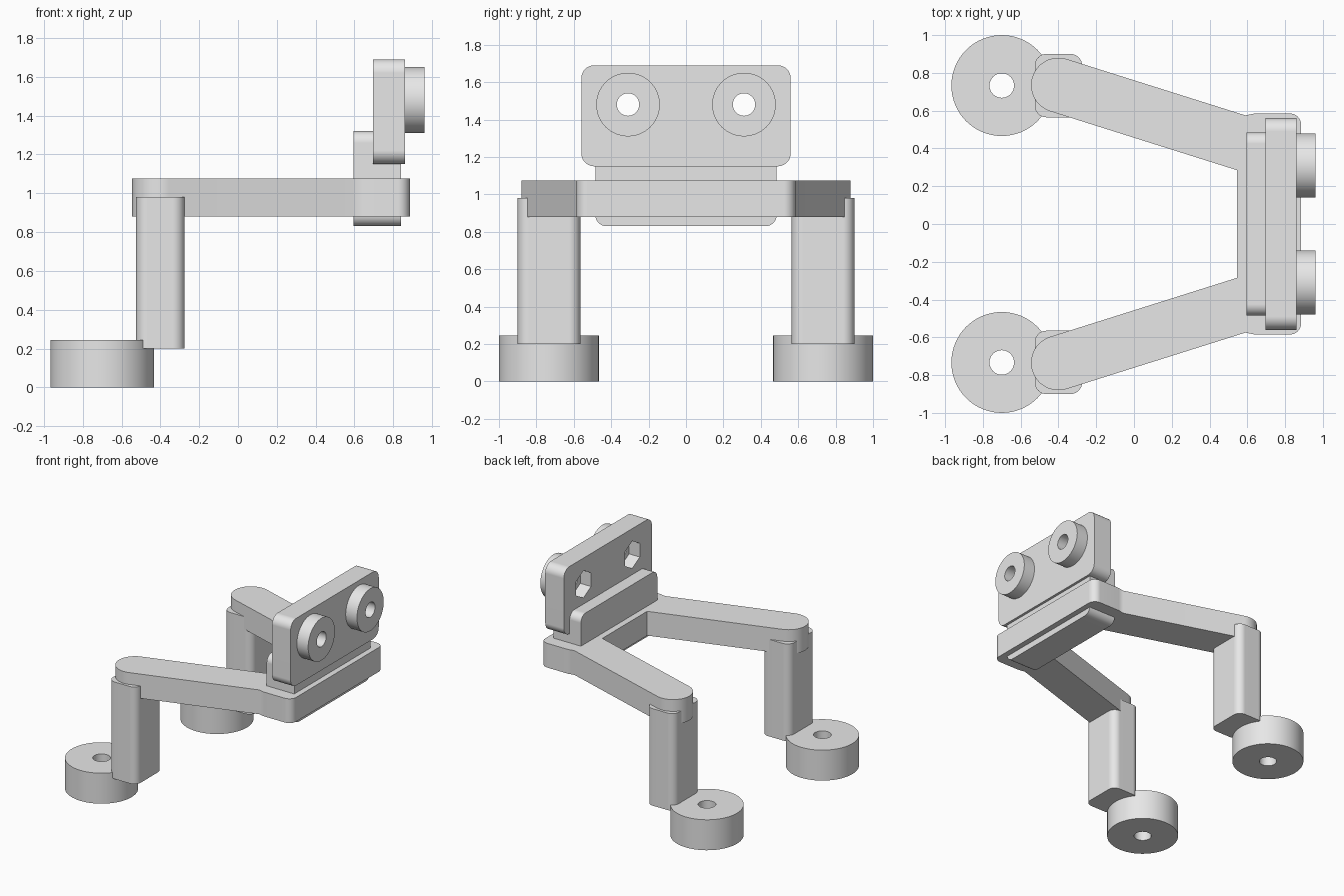
import bpy, bmesh, math
from mathutils import Vector

cube = bpy.data.objects.get("Cube")
if cube:
    bpy.data.objects.remove(cube, do_unlink=True)

grey = bpy.data.materials.new("plain grey")
grey.use_nodes = True
COLOR = (0.8, 0.8, 0.8, 1)
grey.diffuse_color = COLOR
for node in grey.node_tree.nodes:
    if node.type == 'BSDF_PRINCIPLED':
        node.inputs["Base Color"].default_value = COLOR


def arc(cx, cy, r, start, end, steps):
    """Points along an arc, angles in degrees."""
    angles = [math.radians(start + (end - start) * i / steps) for i in range(steps + 1)]
    return [(cx + r * math.cos(a), cy + r * math.sin(a)) for a in angles]


def circle(cx, cy, r, n=64, turn=0):
    return arc(cx, cy, r, turn, turn + 360, n)[:-1]


def rounded_rect(x0, x1, y0, y1, r):
    corners = [(x1 - r, y1 - r), (x0 + r, y1 - r), (x0 + r, y0 + r), (x1 - r, y0 + r)]
    return [p for i, (x, y) in enumerate(corners)
            for p in arc(x, y, r, 90 * i, 90 * i + 90, 10)]


def prism(name, outline, axis, lo, hi):
    """Extrude an outline along z (points x, y) or along x (points y, z)."""
    def place(p, d):
        return Vector((p[0], p[1], d)) if axis == 'z' else Vector((d, p[0], p[1]))
    bm = bmesh.new()
    face = bm.faces.new([bm.verts.new(place(p, lo)) for p in outline])
    top = bmesh.ops.extrude_face_region(bm, geom=[face])["geom"]
    shift = place((0, 0), hi - lo)
    bmesh.ops.translate(bm, vec=shift, verts=[v for v in top if isinstance(v, bmesh.types.BMVert)])
    bmesh.ops.recalc_face_normals(bm, faces=bm.faces)
    mesh = bpy.data.meshes.new(name)
    bm.to_mesh(mesh)
    bm.free()
    mesh.materials.append(grey)
    obj = bpy.data.objects.new(name, mesh)
    bpy.context.collection.objects.link(obj)
    return obj


def activate(obj):
    bpy.ops.object.select_all(action='DESELECT')
    obj.select_set(True)
    bpy.context.view_layer.objects.active = obj


def cut(obj, cutter):
    activate(obj)
    mod = obj.modifiers.new("hole", 'BOOLEAN')
    mod.operation = 'DIFFERENCE'
    mod.solver = 'EXACT'
    mod.object = cutter
    bpy.ops.object.modifier_apply(modifier=mod.name)
    bpy.data.objects.remove(cutter, do_unlink=True)


parts = []

# Forked frame: cross bar and two splayed arms as one outline
bar_x, inner_y, outer_y = 0.545, 0.285, 0.585
half = [(bar_x, inner_y)]
half += arc(-0.40, 0.735, 0.145, 252.5, 72.5, 32)
half += [(0.59, 0.575), (0.64, outer_y)]
half += arc(0.825, outer_y - 0.06, 0.06, 90, 0, 10)
outline = half + [(x, -y) for x, y in reversed(half)]
parts.append(prism("forked_frame", outline, 'z', 0.88, 1.075))

# Upright block passing through the cross bar
parts.append(prism("upright_block", rounded_rect(-0.485, 0.485, 0.83, 1.32, 0.06),
                   'x', 0.595, 0.84))

# Upper plate with hexagonal pockets behind and round holes through
plate = prism("upper_plate", rounded_rect(-0.56, 0.56, 1.15, 1.69, 0.07), 'x', 0.695, 0.86)
parts.append(plate)

for side, label in ((1, "left"), (-1, "right")):
    y = 0.31 * side
    cut(plate, prism("pocket_cutter", circle(y, 1.48, 0.11, 6, 30), 'x', 0.6, 0.79))
    cut(plate, prism("bore_cutter", circle(y, 1.48, 0.06, 32), 'x', 0.6, 1.1))

    # Round boss on the plate
    boss = prism(label + "_boss", circle(y, 1.48, 0.17), 'x', 0.86, 0.96)
    cut(boss, prism("bore_cutter", circle(y, 1.48, 0.06, 32), 'x', 0.6, 1.1))

    # Leg and round foot under each arm
    y0, y1 = sorted((0.565 * side, 0.90 * side))
    leg = prism(label + "_leg", rounded_rect(-0.525, -0.275, y0, y1, 0.06), 'z', 0.20, 0.98)
    foot_y = 0.733 * side
    foot = prism(label + "_foot", circle(-0.70, foot_y, 0.267), 'z', 0, 0.245)
    cut(foot, prism("bore_cutter", circle(-0.70, foot_y, 0.065, 32), 'z', -0.1, 0.4))
    parts += [boss, leg, foot]

# Smooth the rounded walls, keep edges sharp
for obj in parts:
    activate(obj)
    bpy.ops.object.shade_smooth_by_angle(angle=math.radians(30))
    obj.modifiers.new("even_normals", 'WEIGHTED_NORMAL').keep_sharp = True
